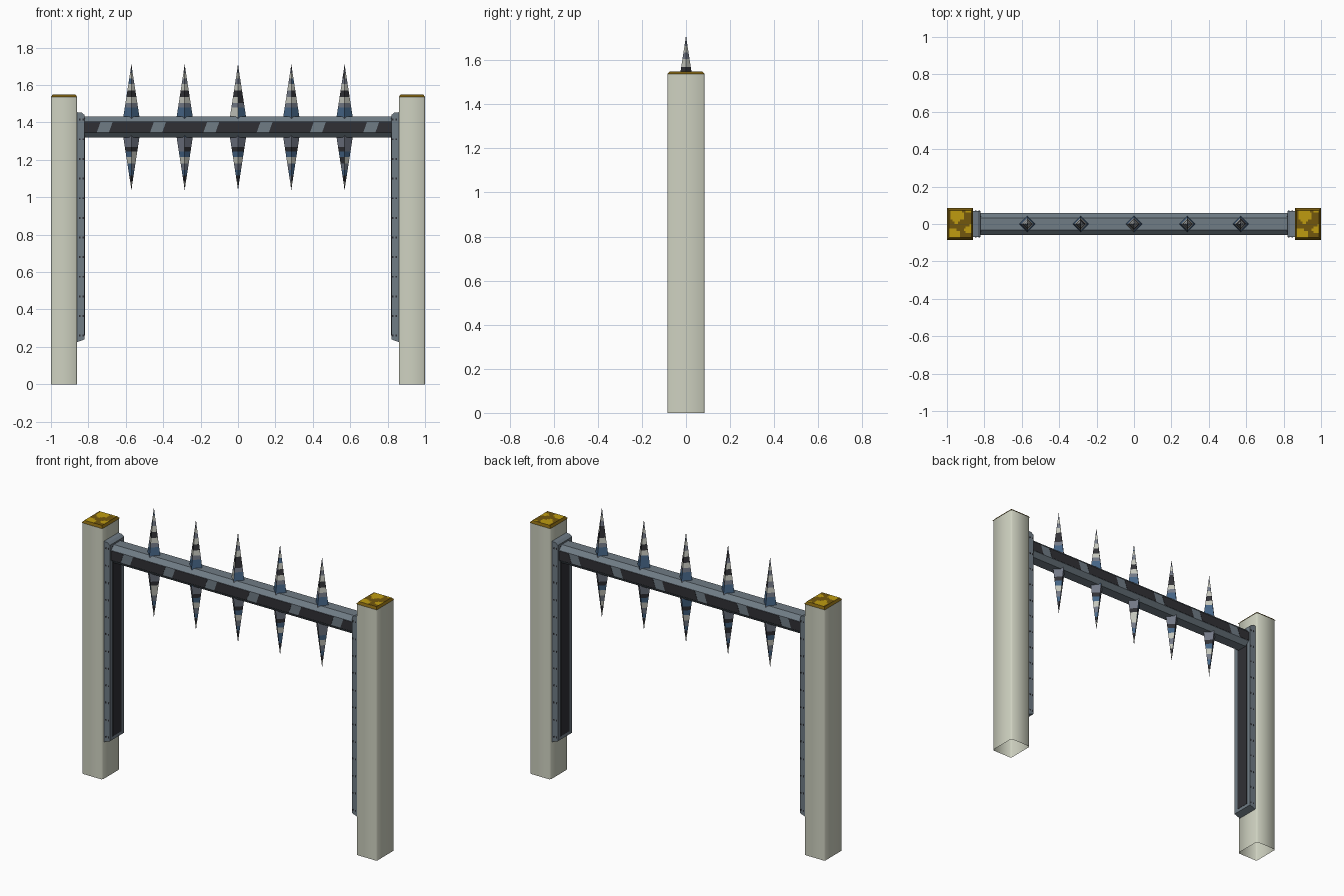
import bpy, bmesh, math

if "Cube" in bpy.data.objects:
    bpy.data.objects.remove(bpy.data.objects["Cube"])

def material(name, rgb):
    m = bpy.data.materials.new(name)
    m.diffuse_color = (*rgb, 1)
    m.use_nodes = True
    m.node_tree.nodes["Principled BSDF"].inputs["Base Color"].default_value = m.diffuse_color
    return m

STONE = material("pale_stone", (0.62, 0.64, 0.53))
STEEL = material("steel_grey", (0.16, 0.20, 0.235))
DARK = material("charcoal", (0.03, 0.03, 0.036))
GOLD = material("gold", (0.52, 0.33, 0.005))
BROWN = material("dark_gold", (0.17, 0.095, 0.004))
BLUE = material("blue_paint", (0.06, 0.13, 0.24))
PALE = material("worn_white", (0.55, 0.56, 0.50))
SLATE = material("slate", (0.17, 0.19, 0.24))

def finish(name, bm, mats):
    bmesh.ops.recalc_face_normals(bm, faces=bm.faces)
    me = bpy.data.meshes.new(name)
    bm.to_mesh(me)
    bm.free()
    for m in mats:
        me.materials.append(m)
    ob = bpy.data.objects.new(name, me)
    bpy.context.collection.objects.link(ob)
    return ob

def loft(bm, rings, cap_ends=True):
    """Skin a list of rings of points; returns one list of faces per band."""
    vs = [[bm.verts.new(p) for p in r] for r in rings]
    n = len(vs[0])
    bands = []
    for a, b in zip(vs, vs[1:]):
        bands.append([bm.faces.new((a[i], a[(i + 1) % n], b[(i + 1) % n], b[i]))
                      for i in range(n)])
    if cap_ends:
        bm.faces.new(vs[0])
        bm.faces.new(vs[-1])
    return bands

def chamfered(hx, hy, c):
    return [(hx, -hy + c), (hx, hy - c), (hx - c, hy), (-hx + c, hy),
            (-hx, hy - c), (-hx, -hy + c), (-hx + c, -hy), (hx - c, -hy)]

def box(bm, x0, x1, y0, y1, z0, z1):
    loft(bm, [[(x0, y0, z), (x1, y0, z), (x1, y1, z), (x0, y1, z)] for z in (z0, z1)])

for s, side in ((-1, "left"), (1, "right")):
    cx = s * 0.93
    # hollow post, open at the foot
    bm = bmesh.new()
    prof = chamfered(0.07, 0.085, 0.008)
    loft(bm, [[(cx + x, y, z) for x, y in prof] for z in (0, 1.537)], False)
    post = finish(side + "_post", bm, [STONE])
    for p in post.data.polygons:
        p.use_smooth = True

    # bevelled cap with a patchy gold top
    bm = bmesh.new()
    n = 12
    grid = [[bm.verts.new((cx + 0.06 * (2 * i / n - 1), 0.073 * (2 * j / n - 1), 1.55))
             for j in range(n + 1)] for i in range(n + 1)]
    for i in range(n):
        for j in range(n):
            f = bm.faces.new((grid[i][j], grid[i + 1][j], grid[i + 1][j + 1], grid[i][j + 1]))
            f.material_index = int(math.sin(i * 0.55 + 1.3 * math.sin(j * 0.6))
                                   + math.cos(j * 0.8 - i * 0.3) < 0.1)
    edge = ([grid[i][0] for i in range(n)] + [grid[n][j] for j in range(n)]
            + [grid[i][n] for i in range(n, 0, -1)] + [grid[0][j] for j in range(n, 0, -1)])
    low = [bm.verts.new((cx + (v.co.x - cx) * 0.07 / 0.06, v.co.y * 0.085 / 0.073, 1.537))
           for v in edge]
    for i in range(len(edge)):
        k = (i + 1) % len(edge)
        f = bm.faces.new((edge[i], low[i], low[k], edge[k]))
        f.material_index = 1
    finish(side + "_post_cap", bm, [GOLD, BROWN])

    # guide rail on the inner side of the post
    bm = bmesh.new()
    prof = [(0.862, 0.225), (0.82, 0.24), (0.82, 1.44), (0.835, 1.452), (0.862, 1.455)]
    loft(bm, [[(s * x, y, z) for x, z in prof] for y in (-0.07, 0.07)])
    finish(side + "_rail", bm, [STEEL])

    # dark groove along the rail
    bm = bmesh.new()
    box(bm, s * 0.8185, s * 0.822, -0.042, 0.042, 0.26, 1.425)
    finish(side + "_rail_groove", bm, [DARK])

    # small rivets on the rail's front and back
    bm = bmesh.new()
    for k in range(12):
        z = 0.26 + k * 0.105
        for y in (-0.07, 0.07):
            for x in (0.828, 0.846):
                box(bm, s * (x - 0.004), s * (x + 0.004), y - 0.0015, y + 0.0015,
                    z - 0.005, z + 0.005)
    finish(side + "_rail_rivets", bm, [DARK])

# crossbar with chamfered corners
bm = bmesh.new()
prof = chamfered(0.058, 0.056, 0.026)
loft(bm, [[(x, y, 1.375 + z) for y, z in prof] for x in (-0.825, 0.825)])
finish("crossbar", bm, [STEEL])

# slanted dark dashes along the front and back of the crossbar
bm = bmesh.new()
for y in (-0.058, 0.058):
    for k in range(-3, 4):
        c = k * 0.285
        pts = [(c - 0.12, 1.347), (c + 0.10, 1.347), (c + 0.12, 1.403), (c - 0.10, 1.403)]
        pts = [(max(-0.82, min(0.82, x)), z) for x, z in pts]
        loft(bm, [[(x, y + d, z) for x, z in pts] for d in (-0.0015, 0.0015)])
bmesh.ops.dissolve_degenerate(bm, dist=1e-5, edges=bm.edges)
finish("crossbar_dashes", bm, [DARK])

# double-ended spikes with worn paint bands, measured outward from the bar
heights = [0, 0.05, 0.075, 0.105, 0.14, 0.175, 0.205, 0.235, 0.257, 0.28]
upper = [0, 3, 1, 2, 1, 3, 1, 3, 2]
lower = [3, 2, 0, 1, 3, 0, 2, 1, 2]
R = 0.043
for k in range(5):
    cx = (k - 2) * 0.285
    levels = [(1.32 - h, 1 - h / 0.28) for h in reversed(heights)]
    levels += [(1.43 + h, 1 - h / 0.28) for h in heights]
    rings = []
    for z, t in levels:
        r = max(R * t, 0.0006)
        rings.append([(cx + r, 0, z), (cx, r, z), (cx - r, 0, z), (cx, -r, z)])
    bm = bmesh.new()
    bands = loft(bm, rings)
    colours = lower[::-1] + [3] + upper
    for b, faces in enumerate(bands):
        for i, f in enumerate(faces):
            f.material_index = colours[b]
            # break up a few bands so the paint looks worn
            if (b * 3 + i * 5 + k * 2) % 11 == 0:
                f.material_index = (colours[b] + 1) % 4
    finish("spike_%d" % (k + 1), bm, [BLUE, PALE, DARK, SLATE])
